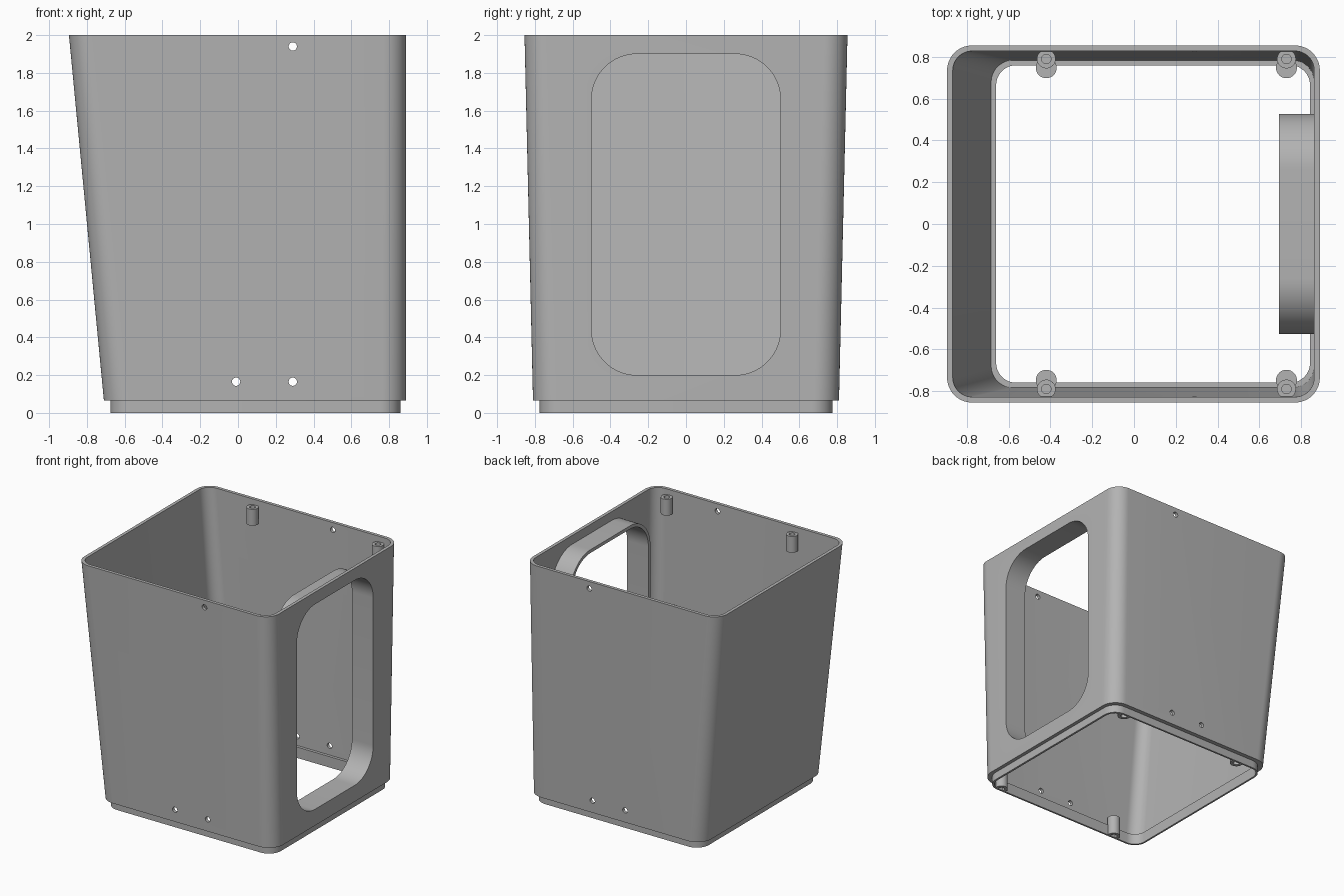
import bpy, bmesh, math

cube = bpy.data.objects.get("Cube")
if cube:
    bpy.data.objects.remove(cube, do_unlink=True)

grey = bpy.data.materials.new("plain grey")
grey.use_nodes = True
colour = (0.45, 0.45, 0.45, 1)
grey.diffuse_color = colour
grey.node_tree.nodes["Principled BSDF"].inputs["Base Color"].default_value = colour


def rounded_rect(u0, u1, v0, v1, r, steps=12):
    """Counter-clockwise outline of a rectangle with round corners."""
    corners = [(u1 - r, v1 - r), (u0 + r, v1 - r), (u0 + r, v0 + r), (u1 - r, v0 + r)]
    points = []
    for i, (u, v) in enumerate(corners):
        for k in range(steps + 1):
            a = math.pi / 2 * (i + k / steps)
            points.append((u + r * math.cos(a), v + r * math.sin(a)))
    return points


def flat_ring(x0, x1, y, z, r):
    return [(u, v, z) for u, v in rounded_rect(x0, x1, -y, y, r)]


def window_ring(x, grow):
    outline = rounded_rect(-0.5 - grow, 0.5 + grow, 0.2 - grow, 1.9 + grow, 0.24 + grow, 16)
    return [(x, u, v) for u, v in outline]


def circle(x, y, z, r, n=32):
    return [(x + r * math.cos(math.tau * k / n), y + r * math.sin(math.tau * k / n), z)
            for k in range(n)]


def loft(name, rings, closed=False):
    """Skin a row of rings, either joined end to start or capped at both ends."""
    bm = bmesh.new()
    rows = [[bm.verts.new(p) for p in ring] for ring in rings]
    pairs = list(zip(rows, rows[1:]))
    if closed:
        pairs.append((rows[-1], rows[0]))
    else:
        bm.faces.new(rows[0])
        bm.faces.new(rows[-1])
    for a, b in pairs:
        for i in range(len(a)):
            j = (i + 1) % len(a)
            bm.faces.new((a[i], a[j], b[j], b[i]))
    bmesh.ops.recalc_face_normals(bm, faces=bm.faces)
    mesh = bpy.data.meshes.new(name)
    bm.to_mesh(mesh)
    bm.free()
    mesh.materials.append(grey)
    ob = bpy.data.objects.new(name, mesh)
    bpy.context.collection.objects.link(ob)
    return ob


def activate(ob):
    bpy.ops.object.select_all(action='DESELECT')
    ob.select_set(True)
    bpy.context.view_layer.objects.active = ob


def boolean(ob, tool, operation):
    mod = ob.modifiers.new("cut", 'BOOLEAN')
    mod.object, mod.operation, mod.solver = tool, operation, 'EXACT'
    activate(ob)
    bpy.ops.object.modifier_apply(modifier=mod.name)


def remove(ob):
    bpy.data.objects.remove(ob, do_unlink=True)


# Outer shape: stepped lip at the foot, leaning left wall
lip_foot = flat_ring(-0.675, 0.86, 0.775, 0, 0.11)
lip_top = flat_ring(-0.675, 0.86, 0.775, 0.065, 0.11)
wall_foot = flat_ring(-0.71, 0.89, 0.81, 0.065, 0.13)
wall_top = flat_ring(-0.895, 0.89, 0.855, 2, 0.12)
outside = [lip_foot, lip_top, wall_foot, wall_top]

# Inner surface with a small ledge above the lip
inside = [flat_ring(-0.868, 0.863, 0.828, 2, 0.093),
          flat_ring(-0.684, 0.863, 0.784, 0.09, 0.105),
          flat_ring(-0.66, 0.843, 0.76, 0.09, 0.095),
          flat_ring(-0.66, 0.843, 0.76, 0, 0.095)]
shell = loft("bin_shell", outside + inside, closed=True)
solid = loft("outer_helper", outside)
solid.hide_render = True

# Window opening and screw holes
cutter = loft("window_cutter", [window_ring(0.7, 0), window_ring(1, 0)])
boolean(shell, cutter, 'DIFFERENCE')
remove(cutter)
for x, z in ((-0.01, 0.165), (0.29, 0.165), (0.29, 1.94)):
    drill = loft("drill", [[(px, y, pz) for px, pz, _ in circle(x, z, 0, 0.022)]
                           for y in (-1, 1)])
    boolean(shell, drill, 'DIFFERENCE')
    remove(drill)

# Collar that runs inward around the window
collar = loft("window_collar", [window_ring(0.863, 0.027), window_ring(0.695, 0.027),
                                window_ring(0.695, 0), window_ring(0.863, 0)], closed=True)
parts = [shell, collar]


# Screw posts at the rim and at the foot, trimmed to the outer shape
def post(name, x, y, back, face, depth, r):
    hole = r * 0.5
    ob = loft(name, [circle(x, y, back, r), circle(x, y, face, r),
                     circle(x, y, face, hole), circle(x, y, depth, hole)])
    boolean(ob, solid, 'INTERSECT')
    parts.append(ob)


for side, sign in (("front", -1), ("back", 1)):
    for end, x in (("right", -0.42), ("left", 0.73)):
        post(f"{side}_{end}_upper_post", x, sign * 0.79, 1.82, 1.955, 1.85, 0.045)
        post(f"{side}_{end}_lower_post", x, sign * 0.748, 0.16, 0, 0.12, 0.05)
remove(solid)

for ob in parts:
    activate(ob)
    bpy.ops.object.shade_smooth_by_angle(angle=math.radians(30))
